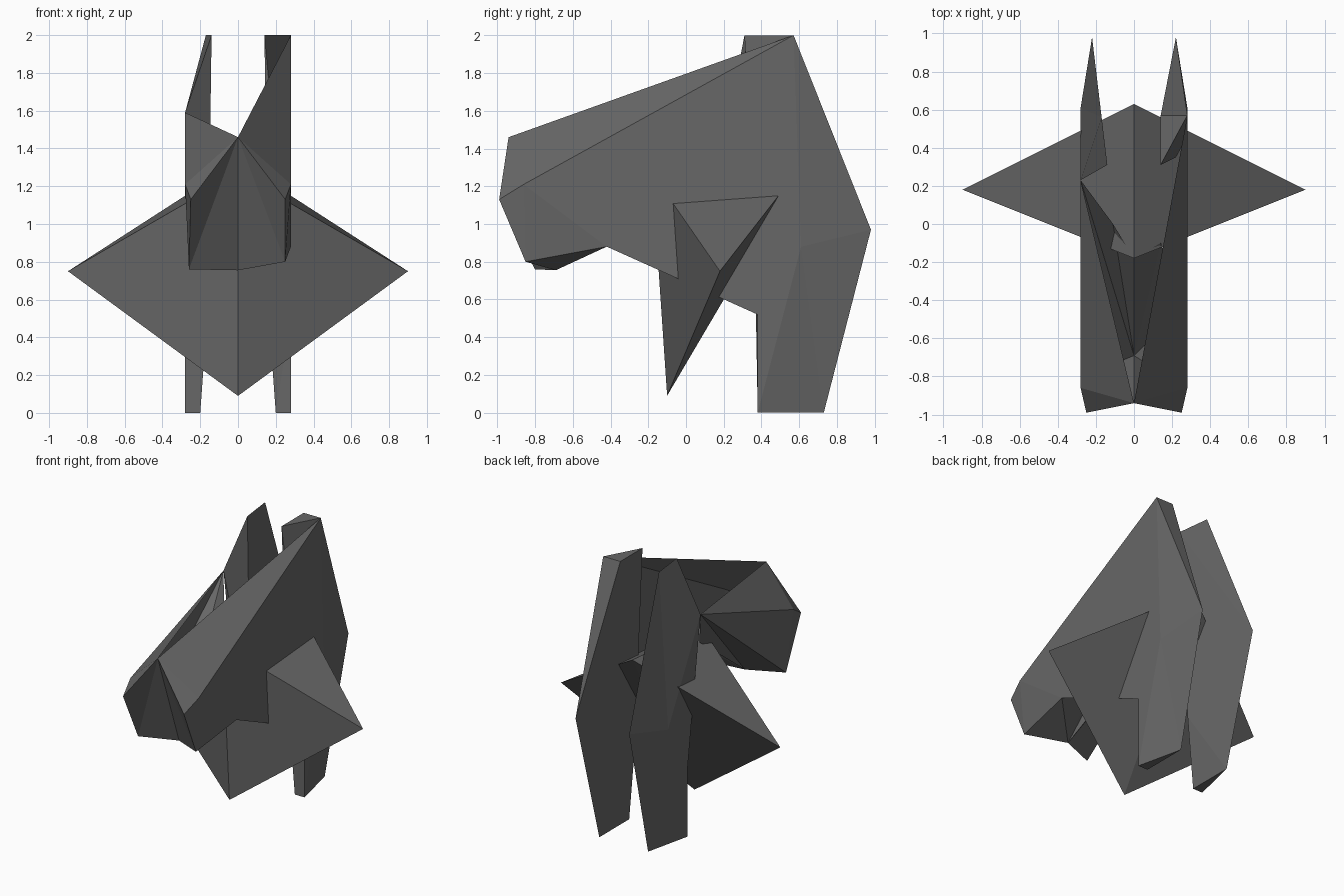
import bpy, bmesh

if "Cube" in bpy.data.objects:
    bpy.data.objects.remove(bpy.data.objects["Cube"])

grey = bpy.data.materials.new("charcoal grey")
grey.diffuse_color = (0.135, 0.135, 0.135, 1)
grey.use_nodes = True
grey.node_tree.nodes["Principled BSDF"].inputs["Base Color"].default_value = grey.diffuse_color


def build(name, points, faces):
    """Make an object from named points and faces written as point names."""
    bm = bmesh.new()
    v = {k: bm.verts.new(p) for k, p in points.items()}
    for f in faces:
        bm.faces.new([v[k] for k in f.split()])
    loose = [x for x in bm.verts if not x.link_faces]
    bmesh.ops.delete(bm, geom=loose, context='VERTS')
    bmesh.ops.triangulate(bm, faces=[f for f in bm.faces if len(f.verts) > 3])
    bmesh.ops.recalc_face_normals(bm, faces=bm.faces)
    me = bpy.data.meshes.new(name)
    bm.to_mesh(me)
    bm.free()
    me.materials.append(grey)
    ob = bpy.data.objects.new(name, me)
    bpy.context.collection.objects.link(ob)
    return ob


def upright(s):
    """Points of a tapering upright; s is the side (+1 right, -1 left)."""
    p = dict(inner=(.14, .31, 2), back=(.22, .98, .97), heel=(.2, .73, 0),
             toe=(.28, .38, 0), toe_in=(.2, .38, 0), knee=(.28, .38, .52),
             knee_in=(.16, .37, .55), hub=(.28, .61, .88))
    return {k: (s * x, y, z) for k, (x, y, z) in p.items()}


# faces shared by both uprights: outer fan, inner wall, foot
shared = ["hub back heel", "hub heel toe", "hub toe knee", "toe heel toe_in",
          "toe toe_in knee_in knee", "knee_in toe_in heel",
          "knee_in heel back", "knee_in back inner"]

# right upright, keeps its full top
right = upright(1)
right.update(top=(.28, .57, 2), top_in=(.14, .57, 2), brow=(.28, -.42, .88))
build("right_upright", right, shared + [
    "hub top back", "hub knee brow", "hub brow top",
    "inner top_in top", "top_in back top", "inner back top_in",
    "knee knee_in inner", "knee inner top"])

# left upright, with a cut-off outer corner
left = upright(-1)
left.update(top=(-.17, .56, 2), cut=(-.28, .23, 1.59))
build("left_upright", left, shared + [
    "hub top back", "hub cut top", "hub knee cut", "cut inner top",
    "inner back top", "cut knee knee_in inner"])

# hood with pointed muzzle and open back
hood = dict(nose=(0, -.94, 1.46), chin=(0, -.69, .755),
            pr=(.25, -.99, 1.13), pl=(-.25, -.99, 1.13),
            qr=(.28, -.86, 1.21), ql=(-.28, -.86, 1.21),
            jr=(.25, -.85, .8), jl=(-.26, -.8, .76),
            top=(.28, .57, 2), cut=(-.28, .23, 1.59),
            brow=(.28, -.42, .88), a=(0, -.18, 1.25),
            wl=(-.11, 0, 1.25), wr=(.14, -.1, 1.2))
build("hood", hood, [
    "nose qr pr", "nose pl ql", "pr qr jr", "pl jl ql",
    "nose pr jr", "nose jl pl", "nose jr chin", "nose chin jl",
    "nose top qr", "nose ql cut", "brow qr top", "brow jr qr", "ql jl cut",
    "jr brow chin", "jl chin cut", "chin wl cut", "chin a wl",
    "chin wr a", "chin brow wr"])

# diamond wing body passing through both uprights
wing = dict(r=(.9, .18, .75), l=(-.9, .18, .75), a=(0, -.18, 1.27),
            b=(0, .63, 1.33), c=(0, -.1, .09))
build("diamond_wing", wing, ["r a b", "l b a", "r c a", "l a c",
                             "r b c", "l c b"])
